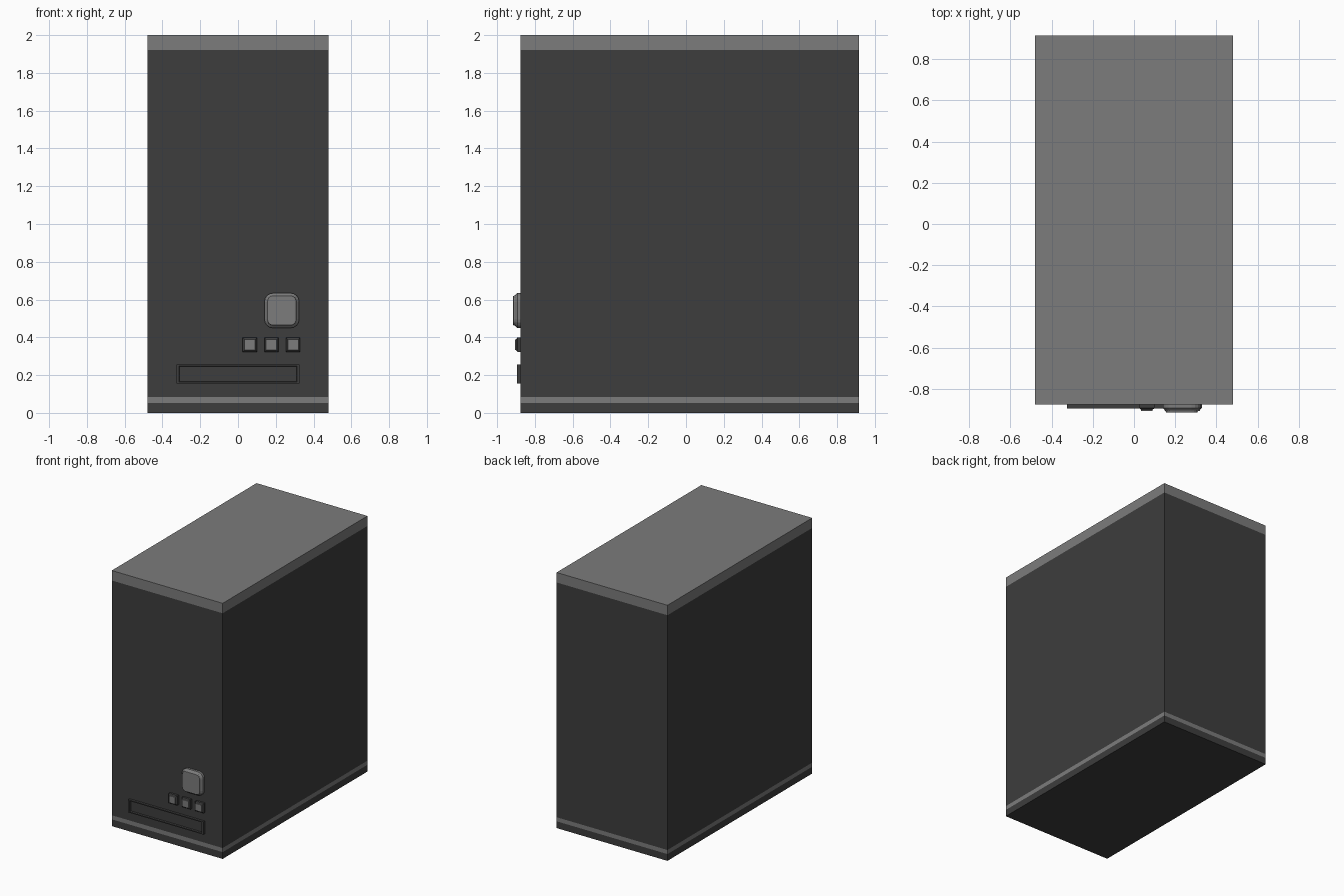
import bpy, bmesh, math

if "Cube" in bpy.data.objects:
    bpy.data.objects.remove(bpy.data.objects["Cube"])


def material(name, v):
    m = bpy.data.materials.new(name)
    m.diffuse_color = (v, v, v, 1)
    m.use_nodes = True
    m.node_tree.nodes["Principled BSDF"].inputs["Base Color"].default_value = m.diffuse_color
    return m


dark = material("charcoal", 0.047)
grey = material("mid_grey", 0.2)


def finish(bm, name, mats):
    bmesh.ops.recalc_face_normals(bm, faces=bm.faces[:])
    me = bpy.data.meshes.new(name)
    bm.to_mesh(me)
    bm.free()
    for m in mats:
        me.materials.append(m)
    ob = bpy.data.objects.new(name, me)
    bpy.context.collection.objects.link(ob)
    return ob


def outline(w, h, r, seg):
    """Rectangle outline in x/z, with rounded corners when seg > 0."""
    pts = []
    for i, (sx, sz) in enumerate(((1, 1), (-1, 1), (-1, -1), (1, -1))):
        for k in range(seg + 1):
            a = math.pi / 2 * (i + k / seg) if seg else 0
            dx, dz = (r * math.cos(a), r * math.sin(a)) if seg else (0, 0)
            rr = r if seg else 0
            pts.append((sx * (w / 2 - rr) + dx, sz * (h / 2 - rr) + dz))
    return pts


def front_part(name, x, z, rings, mats, grey_from=99, seg=0):
    """Loft of outlines (width, height, corner radius, y) towards the front."""
    bm = bmesh.new()
    loops = [[bm.verts.new((x + px, y, z + pz)) for px, pz in outline(w, h, r, seg)]
             for w, h, r, y in rings]
    n = len(loops[0])
    for i, (a, b) in enumerate(zip(loops, loops[1:])):
        for k in range(n):
            f = bm.faces.new((a[k], a[(k + 1) % n], b[(k + 1) % n], b[k]))
            f.material_index = int(i >= grey_from)
    bm.faces.new(loops[0])
    cap = bm.faces.new(loops[-1])
    cap.material_index = int(len(rings) - 1 >= grey_from)
    return finish(bm, name, mats)


FRONT, BACK = -0.875, 0.915

# Case: one box cut into height bands
bm = bmesh.new()
bmesh.ops.create_cube(bm, size=1)
for v in bm.verts:
    v.co = (v.co.x * 0.96, (FRONT + BACK) / 2 + v.co.y * (BACK - FRONT), v.co.z * 2 + 1)
for h in (0.053, 0.085, 1.922):
    bmesh.ops.bisect_plane(bm, geom=bm.verts[:] + bm.edges[:] + bm.faces[:],
                           plane_co=(0, 0, h), plane_no=(0, 0, 1))
for f in bm.faces:
    z = f.calc_center_median().z
    f.material_index = int(z > 1.922 or 0.053 < z < 0.085)
finish(bm, "case", [dark, grey])

# Power button: rounded base and stepped cap
front_part("power_button", 0.232, 0.542,
           [(0.184, 0.184, 0.045, FRONT + 0.002), (0.184, 0.184, 0.045, -0.893),
            (0.160, 0.160, 0.035, -0.905), (0.150, 0.155, 0.028, -0.914),
            (0.130, 0.150, 0.015, -0.915)], [grey], seg=4)

# Three small buttons with dark surrounds
for i in range(3):
    front_part("small_button_%d" % (i + 1), 0.0625 + i * 0.1145, 0.361,
               [(0.075, 0.075, 0, FRONT + 0.002), (0.075, 0.075, 0, -0.893),
                (0.057, 0.057, 0, -0.900), (0.055, 0.055, 0, -0.906)],
               [dark, grey], grey_from=2)

# Drive slot: raised frame around a shallow recess
front_part("drive_slot", 0.0, 0.206,
           [(0.652, 0.100, 0, FRONT + 0.002), (0.652, 0.100, 0, -0.894),
            (0.624, 0.084, 0, -0.894), (0.620, 0.080, 0, -0.880)], [dark])
